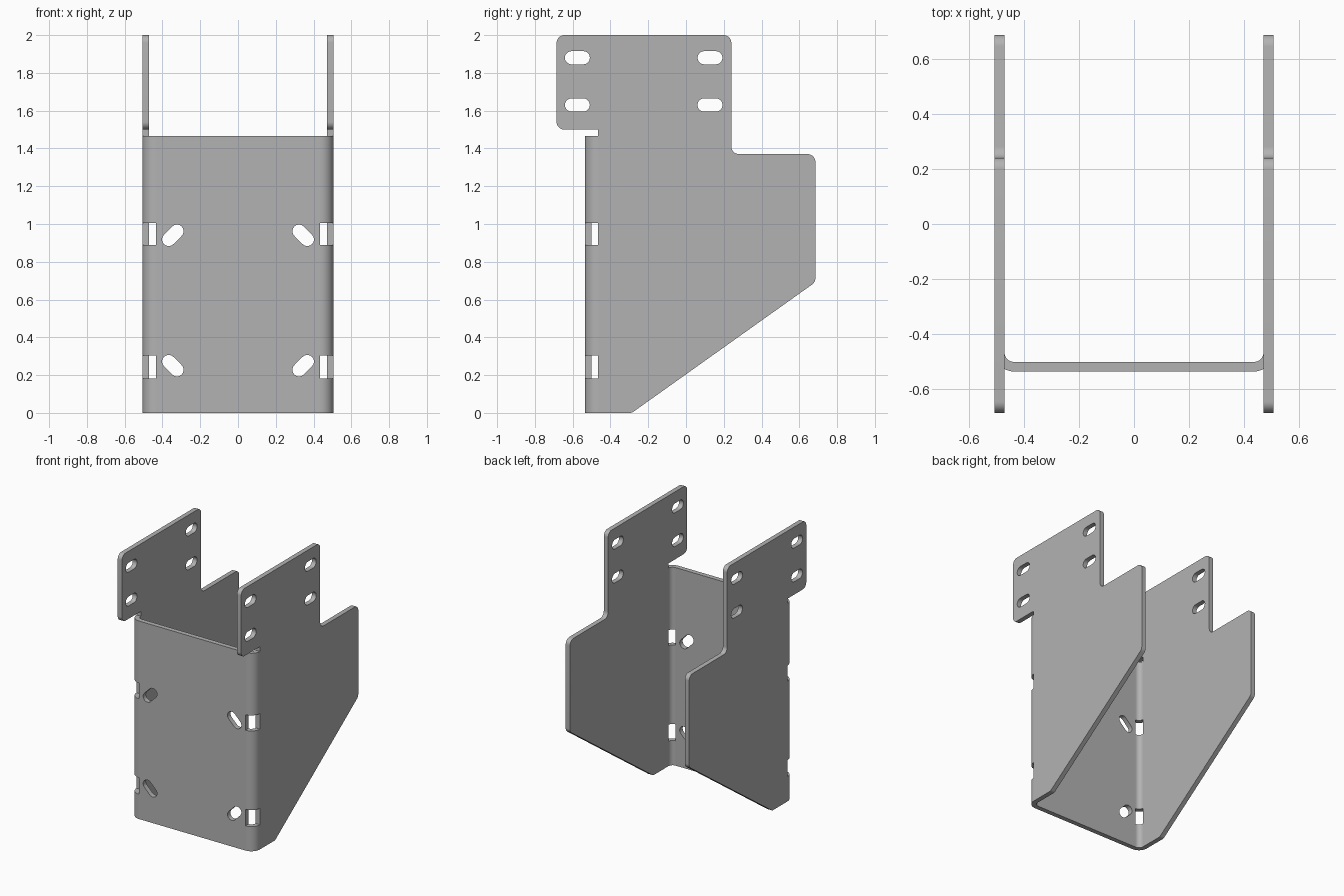
import bpy, bmesh, math
from mathutils import Matrix, Vector

cube = bpy.data.objects.get("Cube")
if cube:
    bpy.data.objects.remove(cube, do_unlink=True)

steel = bpy.data.materials.new("grey steel")
steel.use_nodes = True
GREY = (0.45, 0.45, 0.45, 1)
steel.diffuse_color = GREY
steel.node_tree.nodes["Principled BSDF"].inputs["Base Color"].default_value = GREY

THICK = 0.035      # sheet thickness
HALF_W = 0.505     # outer half width
FRONT = -0.535     # outer front face
OUTER_R = 0.07     # outer bend radius
HEIGHT = 1.465     # height of the front sheet
BEND_X, BEND_Y = HALF_W - OUTER_R, FRONT + OUTER_R


def arc(cx, cy, r, a0, a1, n=10):
    return [(cx + r * math.cos(a0 + (a1 - a0) * i / n),
             cy + r * math.sin(a0 + (a1 - a0) * i / n)) for i in range(n + 1)]


def rounded(corners, n=6):
    """Outline from (x, y, radius) corners."""
    pts = []
    for i, (x, y, r) in enumerate(corners):
        p = Vector((x, y))
        if r == 0:
            pts.append((x, y))
            continue
        u = (Vector(corners[i - 1][:2]) - p).normalized()
        v = (Vector(corners[(i + 1) % len(corners)][:2]) - p).normalized()
        half = u.angle(v) / 2
        centre = p + (u + v).normalized() * (r / math.sin(half))
        start = p + u * (r / math.tan(half)) - centre
        end = p + v * (r / math.tan(half)) - centre
        for k in range(n + 1):
            d = start.lerp(end, k / n).normalized() * r
            pts.append(tuple(centre + d))
    return pts


def slot(cx, cy, angle=0, half=0.031, r=0.035):
    dx, dy = half * math.cos(angle), half * math.sin(angle)
    q = math.pi / 2
    return (arc(cx + dx, cy + dy, r, angle - q, angle + q)
            + arc(cx - dx, cy - dy, r, angle + q, angle + 3 * q))


def sheet(name, loops, depth, matrix):
    """Flat sheet with holes, extruded evenly about its own plane."""
    curve = bpy.data.curves.new(name, 'CURVE')
    curve.dimensions = '2D'
    curve.fill_mode = 'BOTH'
    curve.extrude = depth / 2
    for pts in loops:
        spline = curve.splines.new('POLY')
        spline.points.add(len(pts) - 1)
        for point, (x, y) in zip(spline.points, pts):
            point.co = (x, y, 0, 1)
        spline.use_cyclic_u = True
    obj = bpy.data.objects.new(name, curve)
    bpy.context.collection.objects.link(obj)
    bpy.ops.object.select_all(action='DESELECT')
    obj.select_set(True)
    bpy.context.view_layer.objects.active = obj
    bpy.ops.object.convert(target='MESH')
    obj = bpy.context.view_layer.objects.active
    mesh = obj.data
    mesh.transform(matrix)
    bm = bmesh.new()
    bm.from_mesh(mesh)
    bmesh.ops.remove_doubles(bm, verts=bm.verts, dist=0.0001)
    bmesh.ops.recalc_face_normals(bm, faces=bm.faces)
    bm.to_mesh(mesh)
    bm.free()
    mesh.materials.clear()
    mesh.materials.append(steel)
    bpy.ops.object.shade_smooth_by_angle(angle=math.radians(30))
    return obj


# Plane orientations: side sheets lie in YZ, the front sheet in XZ
SIDE = Matrix(((0, 0, 1, 0), (1, 0, 0, 0), (0, 1, 0, 0), (0, 0, 0, 1)))
FACE = Matrix(((1, 0, 0, 0), (0, 0, -1, 0), (0, 1, 0, 0), (0, 0, 0, 1)))

# Side plates with a bolted upper tab and slanted lower edge
side_outline = rounded([
    (BEND_Y, 0, 0), (-0.287, 0, 0.03), (0.685, 0.692, 0.04),
    (0.685, 1.37, 0.04), (0.24, 1.37, 0.04), (0.24, 2, 0.04),
    (-0.685, 2, 0.04), (-0.685, 1.5, 0.04), (BEND_Y, 1.5, 0)])
side_slots = [slot(y, z) for y in (-0.575, 0.127) for z in (1.63, 1.88)]
for name, s in (("left", 1), ("right", -1)):
    place = Matrix.Translation((s * (HALF_W - THICK / 2), 0, 0)) @ SIDE
    sheet(name + "_side_plate", [side_outline] + side_slots, THICK, place)

# Front plate with four diagonal slots
front_outline = [(-BEND_X, 0), (BEND_X, 0), (BEND_X, HEIGHT), (-BEND_X, HEIGHT)]
front_slots = [slot(s * 0.345, z, s * t * math.pi / 4)
               for s in (-1, 1) for z, t in ((0.25, 1), (0.94, -1))]
sheet("front_plate", [front_outline] + front_slots, THICK,
      Matrix.Translation((0, FRONT + THICK / 2, 0)) @ FACE)

# Rounded corner bends, interrupted by notches
for name, s in (("left", 1), ("right", -1)):
    profile = (arc(BEND_X, BEND_Y, OUTER_R, -math.pi / 2, 0)
               + arc(BEND_X, BEND_Y, OUTER_R - THICK, 0, -math.pi / 2))
    profile = [(s * x, y) for x, y in profile]
    for part, z0, z1 in (("lower", 0, 0.183), ("middle", 0.305, 0.89),
                         ("upper", 1.005, HEIGHT)):
        sheet(f"{name}_{part}_bend", [profile], z1 - z0,
              Matrix.Translation((0, 0, (z0 + z1) / 2)))
